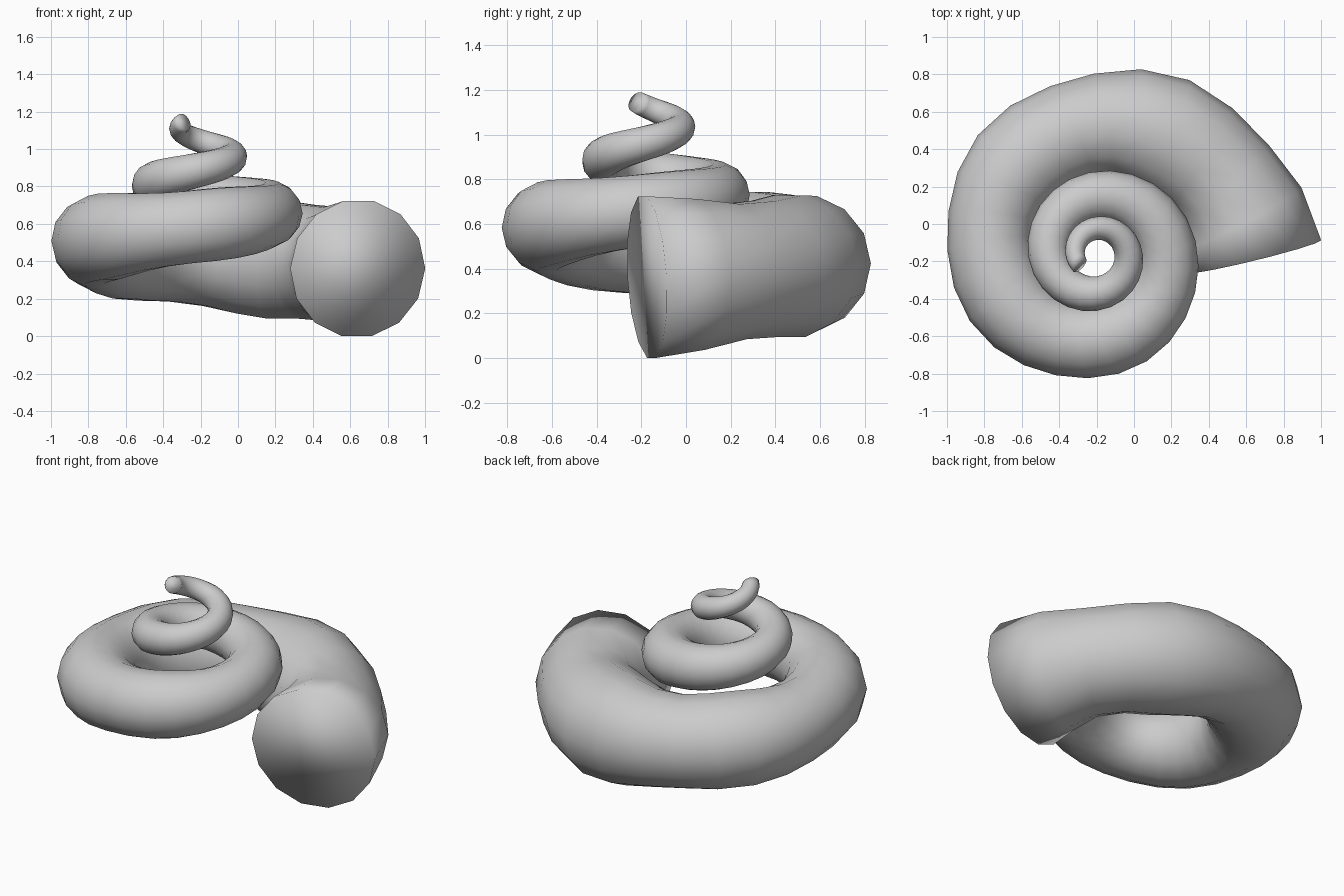
import bpy, bmesh, math
from mathutils import Vector

if "Cube" in bpy.data.objects:
    bpy.data.objects.remove(bpy.data.objects["Cube"])

SIDES, STEPS = 14, 64
TOTAL = 933.0                      # degrees of coil, from mouth (0) to tip
STEP = TOTAL / STEPS
AXIS = Vector((-0.20, -0.163))


def reach(s):
    """Outer reach of the coil from its axis, shrinking by a log spiral."""
    return 1.2 * 1.49 ** (-s / 180)


def centre(s):
    a, d = math.radians(s - 0.8), 0.70 * reach(s)
    return Vector((AXIS.x + d * math.cos(a), AXIS.y + d * math.sin(a), 0.355 + 0.00084 * s))


def tube_radius(s):
    """Tube radius with soft growth ribs that fade toward the tip."""
    k = (-55 + math.sqrt(55 ** 2 + 16 * (s - 5 + 10))) / 8
    rib = 0.065 * max(0.0, 1 - s / 500) * math.cos(2 * math.pi * (k - 0.15))
    return (0.292 + 0.03 * s / TOTAL) * reach(s) * (1 + rib)


# Coiled shell: swept rings from mouth to tip
bm = bmesh.new()
rings = []
for i in range(STEPS + 1):
    s = i * STEP
    p, r = centre(s), tube_radius(s)
    t = (p - centre(s + STEP)).normalized()
    u = Vector((-t.y, t.x, 0)).normalized()    # outward, horizontal
    v = t.cross(u)
    if v.z < 0:
        v = -v
    rings.append([bm.verts.new(p + r * (math.cos(a) * u + math.sin(a) * v))
                  for a in (2 * math.pi * j / SIDES for j in range(SIDES))])
for a, b in zip(rings, rings[1:]):
    for j in range(SIDES):
        n = (j + 1) % SIDES
        bm.faces.new((a[j], a[n], b[n], b[j]))

# Closed mouth and tip
bm.faces.new(rings[0])
bm.faces.new(rings[-1])
bmesh.ops.recalc_face_normals(bm, faces=bm.faces)

# Rest on the ground
low = min(v.co.z for v in bm.verts)
bmesh.ops.translate(bm, verts=bm.verts, vec=(0, 0, -low))
for f in bm.faces:
    f.smooth = True

mesh = bpy.data.meshes.new("spiral_shell")
bm.to_mesh(mesh)
bm.free()
shell = bpy.data.objects.new("spiral_shell", mesh)
bpy.context.collection.objects.link(shell)
